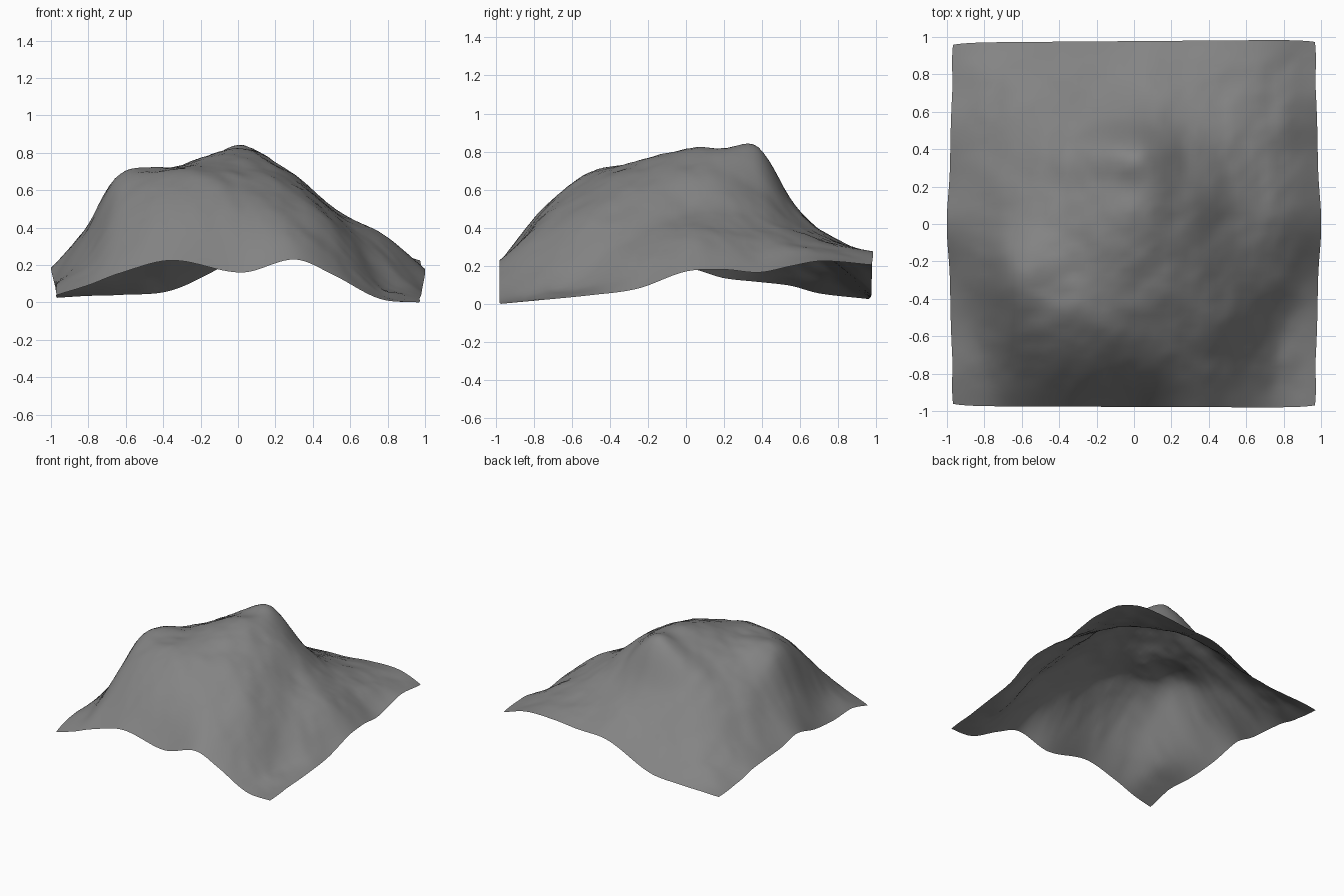
import bpy, bmesh, math
from mathutils import Vector, noise

if "Cube" in bpy.data.objects:
    bpy.data.objects.remove(bpy.data.objects["Cube"])

# Mountain cross-sections: height at each x station, one section per y station
XS = [-.97, -.8, -.63, -.35, .02, .3, .5, .75, .97]
SECTIONS = {
    -.97: (.05, .10, .165, .235, .17, .24, .16, .03, .01),
    -.75: (.105, .20, .37, .50, .48, .42, .29, .075, .03),
    -.50: (.105, .285, .575, .695, .66, .56, .43, .15, .055),
    -.25: (.13, .40, .695, .73, .755, .64, .485, .28, .09),
    .00: (.195, .385, .59, .72, .825, .68, .505, .375, .18),
    .20: (.145, .335, .51, .68, .83, .675, .51, .36, .19),
    .38: (.125, .27, .435, .635, .83, .59, .455, .325, .175),
    .55: (.105, .215, .33, .475, .55, .45, .395, .315, .21),
    .70: (.065, .15, .245, .33, .395, .375, .355, .31, .235),
    .97: (.035, .045, .05, .075, .24, .26, .28, .28, .215),
}
YS = list(SECTIONS)


def spline(ts, vs, t):
    """Smooth curve through unevenly spaced points."""
    i = max(k for k in range(len(ts) - 1) if ts[k] <= t + 1e-9 or k == 0)

    def slope(k):
        a, b = max(k - 1, 0), min(k + 1, len(ts) - 1)
        return (vs[b] - vs[a]) / (ts[b] - ts[a])
    h = ts[i + 1] - ts[i]
    s = (t - ts[i]) / h
    return ((2*s**3 - 3*s**2 + 1) * vs[i] + (s**3 - 2*s**2 + s) * h * slope(i)
            + (3*s**2 - 2*s**3) * vs[i + 1] + (s**3 - s**2) * h * slope(i + 1))


def height(x, y):
    z = spline(YS, [spline(XS, SECTIONS[k], x) for k in YS], y)
    # Weathered rock detail, fading out at the border
    fade = min(1, (.97 - max(abs(x), abs(y))) * 6)
    return z + fade * .014 * noise.fractal(Vector((x*5, y*5, 3.7)), 1.0, 2.0, 4)


# Slightly uneven square outline with softened corners
def outline(x, y):
    wide = .03 * math.exp(-(y / .2) ** 2) + .012 * abs(math.sin(y * 4.2))
    corner = .025 * (abs(x) * abs(y)) ** 12
    return (x * (1 + wide) - math.copysign(corner, x),
            y * 1.008 + .008 * x * abs(y) * (1 if y > 0 else -.5) - math.copysign(corner, y))


# Terrain sheet
N = 72
bm = bmesh.new()
bmesh.ops.create_grid(bm, x_segments=N, y_segments=N, size=.97)
for v in bm.verts:
    x, y = v.co.x, v.co.y
    v.co = (*outline(x, y), height(x, y))
low = min(v.co.z for v in bm.verts)
for v in bm.verts:
    v.co.z -= low
mesh = bpy.data.meshes.new("mountain")
bm.to_mesh(mesh)
bm.free()
mesh.shade_smooth()
mountain = bpy.data.objects.new("mountain", mesh)
bpy.context.collection.objects.link(mountain)

# Dark grey rock
rock = bpy.data.materials.new("rock")
rock.diffuse_color = (.23, .23, .23, 1)
rock.use_nodes = True
rock.node_tree.nodes["Principled BSDF"].inputs["Base Color"].default_value = rock.diffuse_color
mesh.materials.append(rock)
